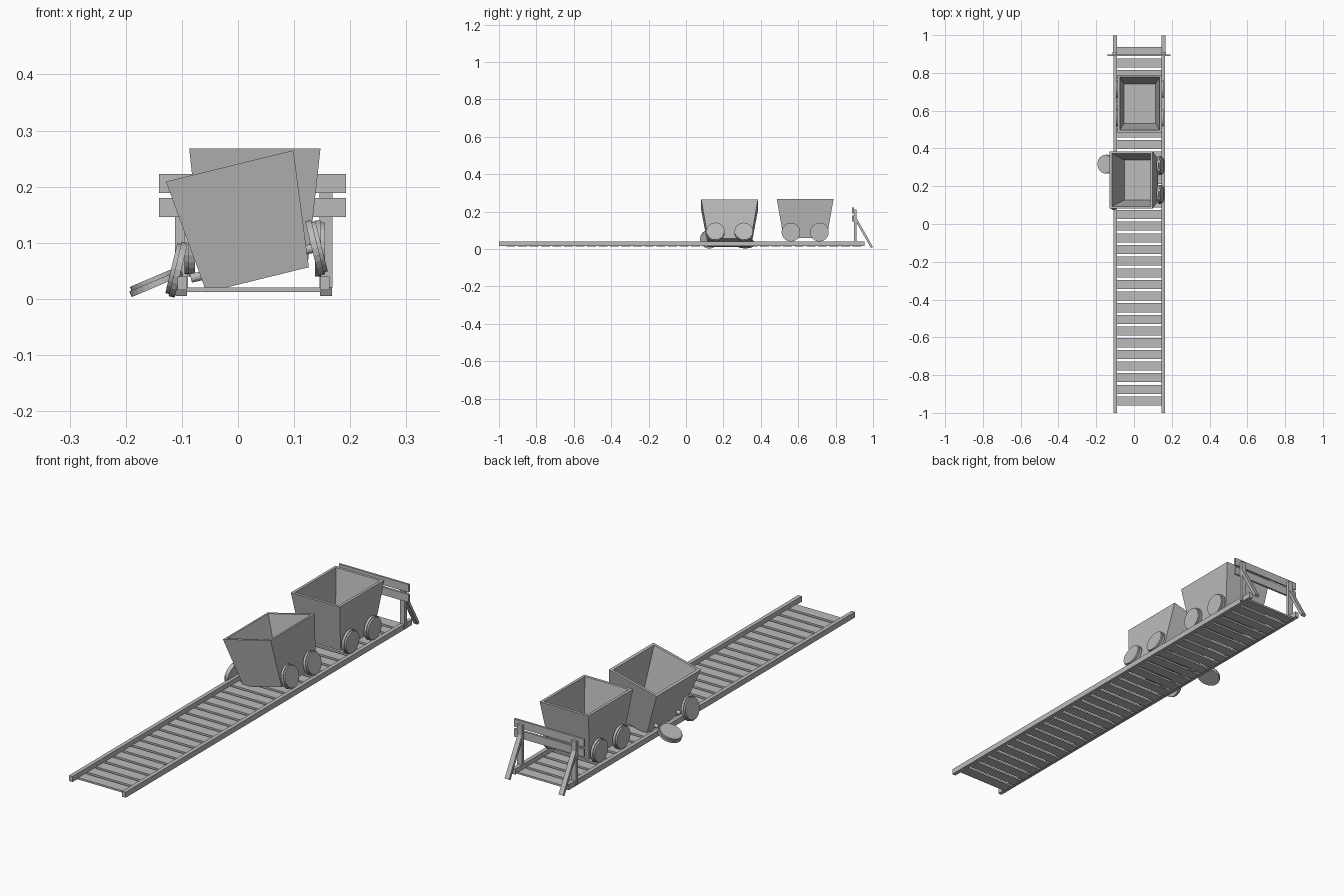
import bpy, bmesh, math
from mathutils import Matrix, Vector

if "Cube" in bpy.data.objects:
    bpy.data.objects.remove(bpy.data.objects["Cube"])

GREY = bpy.data.materials.new("plain_grey")
GREY.diffuse_color = (0.5, 0.5, 0.5, 1)
GREY.use_nodes = True
GREY.node_tree.nodes["Principled BSDF"].inputs["Base Color"].default_value = GREY.diffuse_color


def finish(name, bm, matrix=Matrix()):
    bmesh.ops.recalc_face_normals(bm, faces=bm.faces)
    mesh = bpy.data.meshes.new(name)
    bm.to_mesh(mesh)
    bm.free()
    mesh.materials.append(GREY)
    ob = bpy.data.objects.new(name, mesh)
    bpy.context.collection.objects.link(ob)
    ob.matrix_world = matrix
    return ob


def add_box(bm, centre, size, rot=Matrix()):
    m = Matrix.Translation(centre) @ rot @ Matrix.Diagonal((*size, 1))
    bmesh.ops.create_cube(bm, size=1, matrix=m)


def add_disc(bm, x0, x1, r, sides=24, y=0, z=0):
    # cylinder along x
    m = Matrix.Translation(((x0 + x1) / 2, y, z)) @ Matrix.Rotation(math.pi / 2, 4, 'Y')
    bmesh.ops.create_cone(bm, cap_ends=True, segments=sides, radius1=r, radius2=r,
                          depth=abs(x1 - x0), matrix=m)


def wheel(name, matrix, side=1):
    # flange on the inner side, tread on the outer side
    bm = bmesh.new()
    add_disc(bm, -0.009 * side, 0.002 * side, 0.05)
    add_disc(bm, 0.002 * side, 0.009 * side, 0.046)
    finish(name, bm, matrix)


# Track: two rails and the sleepers between them
CX = 0.028
RAIL = 0.127
for side, label in ((-1, "left"), (1, "right")):
    bm = bmesh.new()
    add_box(bm, (CX + side * RAIL, -0.0225, 0.028), (0.017, 1.955, 0.024))
    finish("rail_" + label, bm)

bm = bmesh.new()
for i in range(31):
    add_box(bm, (CX, -0.937 + i * 0.0617, 0.016), (0.242, 0.048, 0.008))
finish("sleepers", bm)

# Buffer stop: posts, slanted braces and two planks
for side, label in ((-1, "left"), (1, "right")):
    x = CX + side * 0.129
    bm = bmesh.new()
    add_box(bm, (x, 0.904, 0.115), (0.023, 0.014, 0.19))
    finish("stop_post_" + label, bm)
    top, foot = Vector((x, 0.905, 0.165)), Vector((x, 0.994, 0.008))
    d = top - foot
    bm = bmesh.new()
    add_box(bm, (top + foot) / 2, (0.021, 0.012, d.length),
            Matrix.Rotation(-math.atan2(d.y, d.z), 4, 'X'))
    finish("stop_brace_" + label, bm)
for z, label in ((0.163, "lower"), (0.206, "upper")):
    bm = bmesh.new()
    add_box(bm, (0.026, 0.893, z), (0.333, 0.009, 0.034))
    finish("stop_plank_" + label, bm)


# Cart: open tapered tub, axle stubs and wheels, origin at the tub bottom
def cart(name, matrix, wheel_sides):
    bm = bmesh.new()
    rings = ((0.094, 0.115, 0), (0.117, 0.152, 0.209),
             (0.105, 0.140, 0.209), (0.084, 0.105, 0.012))
    loops = [[bm.verts.new((sx * w, sy * l, z)) for sx, sy in
              ((-1, -1), (1, -1), (1, 1), (-1, 1))] for w, l, z in rings]
    bm.faces.new(loops[0])
    bm.faces.new(loops[-1])
    for a, b in zip(loops, loops[1:]):
        for i in range(4):
            j = (i + 1) % 4
            bm.faces.new((a[i], a[j], b[j], b[i]))
    finish(name + "_tub", bm, matrix)
    bm = bmesh.new()
    for side in (-1, 1):
        for y in (-0.076, 0.076):
            add_disc(bm, side * 0.092, side * 0.115, 0.008, 12, y, 0.031)
    finish(name + "_axle_stubs", bm, matrix)
    for side in wheel_sides:
        for y in (-0.076, 0.076):
            wheel(name + "_wheel", matrix @ Matrix.Translation((side * 0.116, y, 0.031)), side)


cart("upright_cart", Matrix.Translation((0.03, 0.637, 0.059)), (-1, 1))
tilt = Matrix.Rotation(math.radians(-13.8), 4, 'Y')
cart("tipped_cart", Matrix.Translation((0.035, 0.233, 0.034)) @ tilt, (1,))

# Loose wheels: one leaning on the rail, one lying beside the track
wheel("leaning_wheel", Matrix.Translation((-0.110, 0.125, 0.053))
      @ Matrix.Rotation(math.radians(13.5), 4, 'Y'), -1)
wheel("fallen_wheel", Matrix.Translation((-0.147, 0.317, 0.031))
      @ Matrix.Rotation(math.radians(67), 4, 'Y'), -1)
